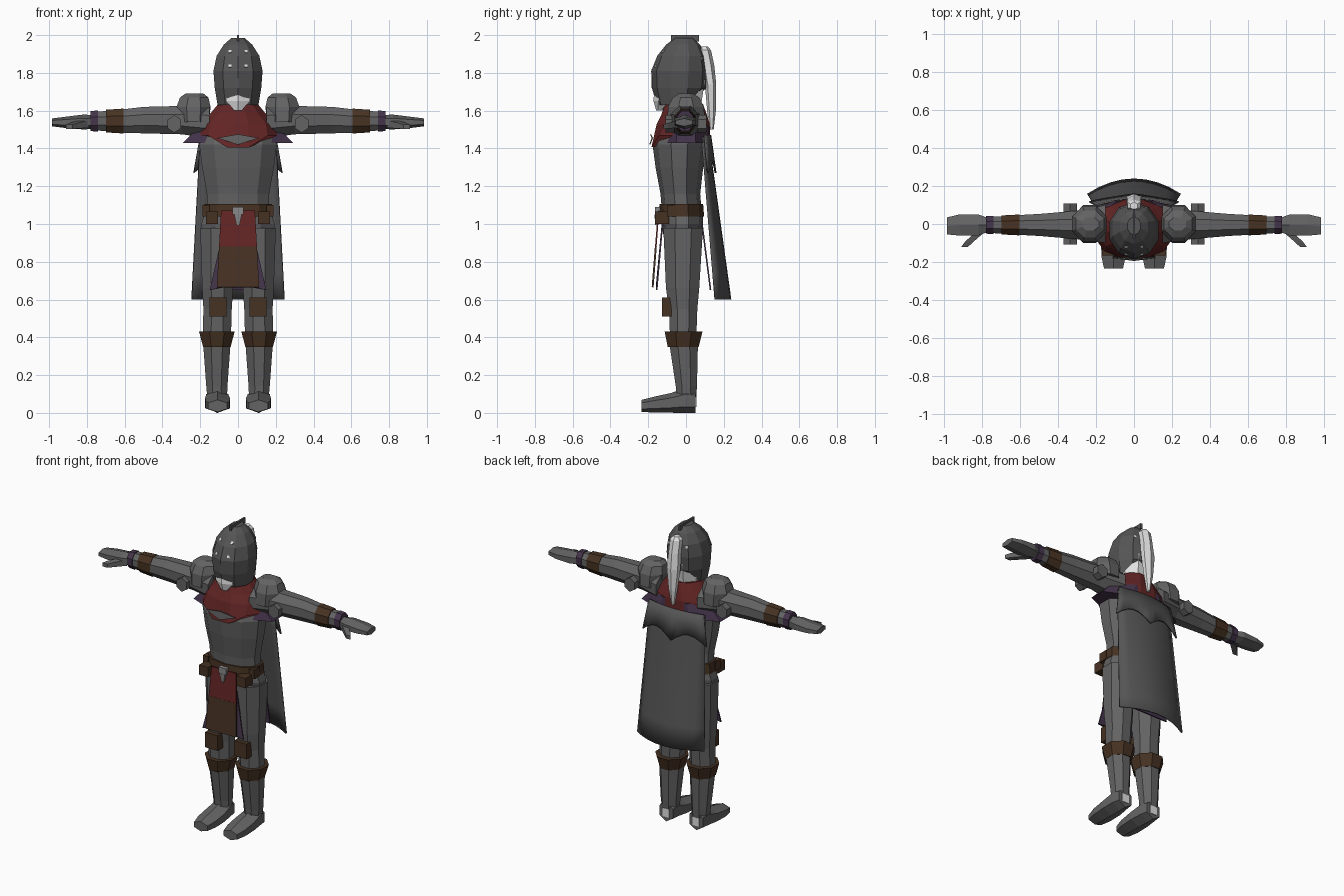
import bpy, bmesh, math
from mathutils import Vector
from mathutils.bvhtree import BVHTree

if "Cube" in bpy.data.objects:
    bpy.data.objects.remove(bpy.data.objects["Cube"])


def material(name, r, g, b):
    m = bpy.data.materials.new(name)
    m.use_nodes = True
    m.diffuse_color = (r, g, b, 1)
    m.node_tree.nodes["Principled BSDF"].inputs["Base Color"].default_value = (r, g, b, 1)
    return m


STEEL = material("steel", .125, .125, .125)
DARK = material("dark_steel", .09, .09, .09)
RED = material("red_cloth", .125, .018, .018)
PURPLE = material("purple_cloth", .058, .034, .07)
LEATHER = material("brown_leather", .062, .032, .016)
HAIR = material("white_hair", .75, .75, .75)
SILVER = material("silver", .25, .25, .25)


def build(name, verts, faces, mat, thick=0):
    """Mesh object from points, with tidy normals and optional thickness."""
    bm = bmesh.new()
    vs = [bm.verts.new(v) for v in verts]
    for f in faces:
        bm.faces.new([vs[i] for i in f])
    bmesh.ops.recalc_face_normals(bm, faces=bm.faces[:])
    me = bpy.data.meshes.new(name)
    bm.to_mesh(me)
    bm.free()
    me.materials.append(mat)
    ob = bpy.data.objects.new(name, me)
    bpy.context.collection.objects.link(ob)
    if thick:
        mod = ob.modifiers.new("thickness", "SOLIDIFY")
        mod.thickness = thick
        mod.offset = 0
    return ob


def loft(name, rings, mat, n=8, axis="z", side=1, tweak=None):
    """Skin rings (position, centre u, centre v, radius u, radius v)."""
    verts, k = [], 1 / math.cos(math.pi / n)
    for t, cu, cv, ru, rv in rings:
        for i in range(n):
            a = (i + .5) * math.tau / n
            u, v = cu + ru * k * math.cos(a), cv + rv * k * math.sin(a)
            p = {"z": (u, v, t), "x": (t, u, v), "y": (u, t, v)}[axis]
            p = Vector((p[0] * side, p[1], p[2]))
            verts.append(tweak(p) if tweak else p)
    faces = [(r * n + i, r * n + (i + 1) % n, (r + 1) * n + (i + 1) % n, (r + 1) * n + i)
             for r in range(len(rings) - 1) for i in range(n)]
    last = len(verts) - n
    faces += [tuple(range(n)), tuple(range(last, last + n))]
    return build(name, verts, faces, mat)


def box(name, x, y, z, mat, side=1):
    """Box from x, y and z ranges."""
    verts = [(side * a, b, c) for a in x for b in y for c in z]
    return build(name, verts, [(0, 1, 3, 2), (4, 5, 7, 6), (0, 1, 5, 4),
                               (2, 3, 7, 6), (0, 2, 6, 4), (1, 3, 7, 5)], mat)


def sheet(name, func, nu, nv, mat, thick=.008):
    """Cloth sheet from a function of u and v in 0..1."""
    verts = [func(i / nu, j / nv) for j in range(nv + 1) for i in range(nu + 1)]
    w = nu + 1
    faces = [(j * w + i, j * w + i + 1, j * w + w + i + 1, j * w + w + i)
             for j in range(nv) for i in range(nu)]
    return build(name, verts, faces, mat, thick)


def smooth(ob):
    bpy.ops.object.select_all(action="DESELECT")
    ob.select_set(True)
    bpy.context.view_layer.objects.active = ob
    bpy.ops.object.shade_smooth_by_angle(angle=math.radians(40))


# Torso and hips
loft("torso", [(1.04, 0, -.02, .165, .1), (1.16, 0, -.03, .165, .1), (1.3, 0, -.035, .19, .12),
               (1.42, 0, -.035, .205, .135), (1.55, 0, -.01, .19, .11),
               (1.62, 0, -.01, .1, .08)], STEEL, 10)
loft("hips", [(.86, 0, -.015, .17, .085), (1.0, 0, -.02, .195, .105),
              (1.06, 0, -.02, .175, .105)], STEEL, 10)
loft("belt", [(1.04, 0, -.025, .185, .115), (1.105, 0, -.025, .18, .11)], LEATHER, 10)
box("buckle", (-.028, .028), (-.165, -.13), (1.05, 1.09), SILVER)
loft("buckle_tip", [(.995, 0, -.155, .008, .008), (1.05, 0, -.155, .02, .012)], SILVER, 4)

# Front panel and skirt cloth
def panel(top, bottom):
    def point(u, v):
        z = top + (bottom - top) * v
        drop = (1.07 - z) / .41
        return ((u - .5) * (.18 + .045 * drop), -.145 - .032 * drop, z)
    return point


sheet("front_panel_red", panel(1.07, .88), 2, 2, RED)
sheet("front_panel_leather", panel(.88, .665), 2, 2, LEATHER, .01)
sheet("front_skirt", lambda u, v: ((u - .5) * (.14 + .16 * v), -.125 - .03 * v,
                                   1.0 - .35 * v + .03 * (1 - abs(2 * u - 1)) * v), 4, 2, PURPLE)
sheet("back_skirt", lambda u, v: ((u - .5) * (.26 + .03 * v), .085 + .045 * v, 1.0 - .35 * v),
      4, 2, PURPLE)

# Neck, head and hair
loft("head", [(1.56, 0, -.01, .07, .07), (1.63, 0, -.015, .09, .095),
              (1.76, 0, -.02, .105, .12), (1.86, 0, -.02, .08, .09)], HAIR, 8)
loft("beard", [(1.6, 0, -.14, .02, .015), (1.65, 0, -.12, .06, .045),
               (1.7, 0, -.1, .07, .06)], HAIR, 6)
loft("ponytail", [(1.5, 0, .135, .008, .01), (1.6, 0, .135, .025, .02), (1.74, 0, .13, .04, .026),
                  (1.84, 0, .115, .035, .03), (1.92, 0, .1, .035, .028),
                  (1.94, 0, .095, .018, .018)], HAIR, 6)


def raise_nape(p):
    if p.z < 1.68 and p.y > .02:
        p.z = 1.7
    return p


helmet = loft("helmet", [(1.63, 0, -.035, .108, .115), (1.72, 0, -.035, .123, .138),
                         (1.81, 0, -.034, .13, .143), (1.89, 0, -.024, .113, .122),
                         (1.95, 0, -.015, .075, .085), (1.985, 0, -.01, .035, .045)],
              DARK, 10, tweak=raise_nape)
box("helmet_crest", (-.006, .006), (-.08, .07), (1.965, 2.0), DARK)
box("helmet_ridge", (-.005, .005), (-.182, -.16), (1.72, 1.82), DARK)

# Pale studs lying flat on the helmet
tree = BVHTree.FromPolygons([v.co for v in helmet.data.vertices],
                            [p.vertices for p in helmet.data.polygons])
for side in (-1, 1):
    for x, y, z in ((.045, -.13, 1.92), (.045, -.17, 1.84), (.07, .1, 1.88), (.03, .1, 1.93)):
        hit, normal, _, _ = tree.find_nearest(Vector((x * side, y, z)))
        u = normal.orthogonal().normalized() * .011
        w = normal.cross(u)
        c = hit + normal * .003
        build("helmet_stud", [c + u, c + w, c - u, c - w], [(0, 1, 2, 3)], HAIR, .004)

# Cowl and mantle
def point_front(p):
    if p.z < 1.5 and p.y < -.08:
        p.z -= .1 * max(0, 1 - abs(p.x) / .16)
        p.y -= .015
    return p


loft("cowl", [(1.47, 0, -.02, .215, .148), (1.53, 0, -.015, .2, .14), (1.58, 0, -.01, .15, .12),
              (1.635, 0, -.01, .105, .1)], RED, 12, tweak=point_front)
loft("mantle", [(1.43, 0, 0, .29, .125), (1.52, 0, 0, .205, .12)], PURPLE, 8)
build("chest_gap", [(-.11, -.178, 1.455), (0, -.188, 1.475), (.11, -.178, 1.455), (0, -.192, 1.42)],
      [(0, 1, 2, 3)], STEEL, .006)

# Cape with a shorter top layer
def cape(top, bottom, lift, flare, zigzag=0):
    def point(u, v):
        s = 2 * u - 1
        z = top + (bottom - top) * v + zigzag * v * abs(math.sin(u * math.tau))
        down = (1.46 - z) / .86
        y = .11 + lift + .12 * down - (.03 + .05 * down) * s * s
        return (s * (.2 + flare * v), y, z)
    return point


smooth(sheet("cape", cape(1.46, .6, .005, .045), 8, 6, DARK, .01))
smooth(sheet("cape_top_layer", cape(1.47, 1.27, .02, .035, .06), 12, 2, DARK, .01))

for side, label in ((1, "left"), (-1, "right")):
    def limb(name, rings, mat, n=8, axis="x"):
        return loft(f"{label}_{name}", rings, mat, n, axis, side)

    # Arm and hand
    limb("upper_arm", [(.15, 0, 1.54, .1, .085), (.3, -.005, 1.55, .075, .075),
                       (.5, -.005, 1.55, .058, .07), (.61, -.005, 1.545, .052, .062)], STEEL)
    limb("arm_band", [(.605, -.005, 1.545, .055, .066), (.7, -.005, 1.545, .05, .06)], LEATHER)
    limb("forearm", [(.69, -.005, 1.545, .045, .053), (.76, -.005, 1.545, .043, .05)], STEEL)
    limb("wrist_wrap", [(.74, -.005, 1.545, .048, .056), (.78, -.005, 1.545, .046, .053)], PURPLE)
    limb("hand", [(.765, -.005, 1.54, .035, .032), (.82, -.005, 1.54, .055, .034),
                  (.92, -.005, 1.538, .056, .025), (.985, -.01, 1.538, .045, .018)], STEEL, 6)
    limb("thumb", [(-.12, .893, 1.515, .018, .012), (-.095, .87, 1.52, .022, .015),
                   (-.04, .81, 1.53, .025, .02)], STEEL, 4, "y")

    # Shoulder guard with side plates
    limb("shoulder_guard", [(1.54, .235, 0, .08, .1), (1.62, .235, 0, .09, .095),
                            (1.67, .232, 0, .075, .07), (1.692, .23, 0, .045, .035)],
         STEEL, 8, "z")
    for y in (-.085, .085):
        limb("shoulder_plate", [(y - .024, .337, 1.53, .036, .04), (y + .024, .337, 1.53, .036, .04)],
             STEEL, 6, "y")

    # Leg, knee band and foot
    limb("thigh", [(.41, .112, -.015, .075, .07), (.55, .108, -.015, .075, .075),
                   (.66, .108, -.018, .082, .088), (.98, .105, -.015, .095, .105)], STEEL, 8, "z")
    limb("knee_band", [(.35, .112, -.015, .073, .082), (.43, .112, -.013, .094, .1)],
         LEATHER, 8, "z")
    limb("shin", [(.08, .11, .002, .052, .052), (.14, .112, .002, .056, .056),
                  (.36, .112, -.012, .072, .075)], STEEL, 8, "z")
    limb("foot", [(-.235, .108, .037, .05, .028), (-.17, .108, .044, .064, .036),
                  (-.08, .108, .053, .066, .045), (0, .11, .066, .058, .058),
                  (.05, .11, .062, .05, .054)], STEEL, 6, "y")
    box(f"{label}_knee_patch", (.06, .152), (-.128, -.07), (.51, .61), LEATHER, side)
    box(f"{label}_heel_patch", (.085, .135), (.05, .055), (.03, .085), HAIR, side)

    # Belt pouches
    box(f"{label}_front_pouch", (.105, .17), (-.165, -.09), (1.0, 1.065), LEATHER, side)
    box(f"{label}_side_pouch", (.15, .188), (-.1, -.04), (1.04, 1.1), LEATHER, side)
